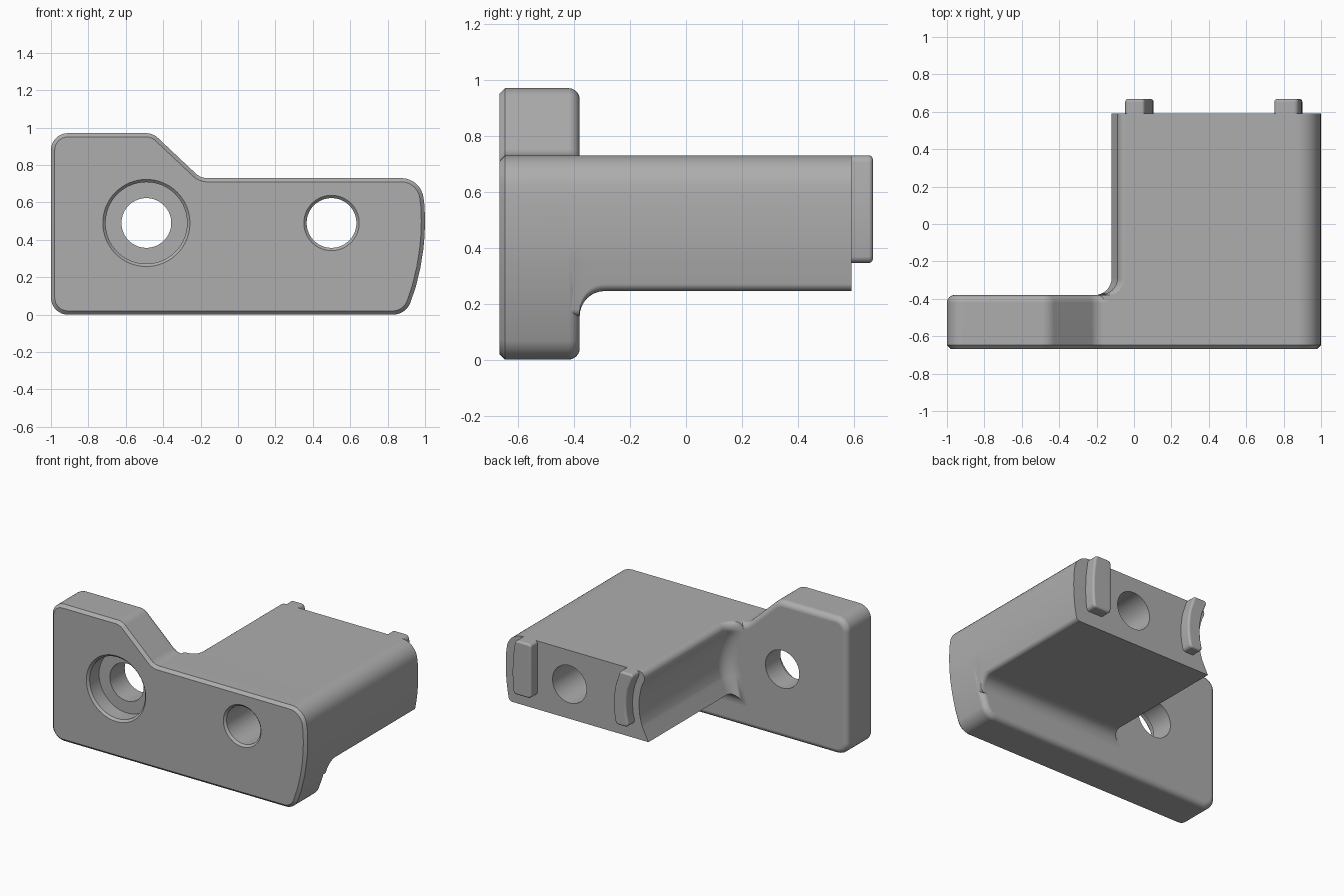
import bpy, bmesh, math
from mathutils import Vector

if "Cube" in bpy.data.objects:
    bpy.data.objects.remove(bpy.data.objects["Cube"], do_unlink=True)

grey = bpy.data.materials.new("matte grey")
grey.use_nodes = True
colour = (0.42, 0.42, 0.42, 1)
grey.diffuse_color = colour
grey.node_tree.nodes["Principled BSDF"].inputs["Base Color"].default_value = colour

BIG, SMALL = (-0.49, 0.49), (0.5, 0.49)      # hole centres in x, z
TOP, FLOOR = 0.73, 0.245                     # block top and underside
FACE, BACK, END = -0.667, -0.38, 0.592       # plate front, plate back, block end


def right_x(z):
    """Gently bowed right side shared by plate, block and tab."""
    return 1 - 0.4 * (z - 0.5) ** 2


def rounded(corners, seg=8):
    """Closed outline from (x, z, radius) corners."""
    out = []
    n = len(corners)
    for i, (x, z, r) in enumerate(corners):
        p = Vector((x, z))
        if r == 0:
            out.append(p)
            continue
        u = (Vector(corners[i - 1][:2]) - p).normalized()
        v = (Vector(corners[(i + 1) % n][:2]) - p).normalized()
        half = u.angle(v) / 2
        t = r / math.tan(half)
        c = p + (u + v).normalized() * (r / math.sin(half))
        a, b = p + u * t - c, p + v * t - c
        sweep = a.angle_signed(b)            # clockwise positive
        for k in range(seg + 1):
            w = -sweep * k / seg
            out.append(c + Vector((a.x * math.cos(w) - a.y * math.sin(w),
                                   a.x * math.sin(w) + a.y * math.cos(w))))
    return out


def inset(pts, d):
    """Move a counter-clockwise outline inward by d."""
    out = []
    for i, p in enumerate(pts):
        e1 = (p - pts[i - 1]).normalized()
        e2 = (pts[(i + 1) % len(pts)] - p).normalized()
        n1, n2 = Vector((-e1.y, e1.x)), Vector((-e2.y, e2.x))
        out.append(p + (n1 + n2) * (d / (1 + n1.dot(n2))))
    return out


def loft(name, layers):
    """Skin a list of (y, outline) layers and cap both ends."""
    bm = bmesh.new()
    rings = [[bm.verts.new((p[0], y, p[1])) for p in pts] for y, pts in layers]
    for a, b in zip(rings, rings[1:]):
        for i in range(len(a)):
            bm.faces.new((a[i - 1], a[i], b[i], b[i - 1]))
    bm.faces.new(rings[0])
    bm.faces.new(rings[-1])
    bmesh.ops.recalc_face_normals(bm, faces=bm.faces)
    mesh = bpy.data.meshes.new(name)
    bm.to_mesh(mesh)
    bm.free()
    ob = bpy.data.objects.new(name, mesh)
    bpy.context.collection.objects.link(ob)
    mesh.materials.append(grey)
    return ob


def activate(ob):
    bpy.ops.object.select_all(action='DESELECT')
    ob.select_set(True)
    bpy.context.view_layer.objects.active = ob


def bore(ob, centre, steps):
    """Cut a stepped round hole given (y, radius) steps."""
    circle = [(math.cos(k * math.tau / 64), math.sin(k * math.tau / 64)) for k in range(64)]
    cutter = loft("hole_cutter", [(y, [(centre[0] + r * c, centre[1] + r * s)
                                       for c, s in circle]) for y, r in steps])
    cutter.hide_render = True
    mod = ob.modifiers.new("hole", 'BOOLEAN')
    mod.operation, mod.solver, mod.object = 'DIFFERENCE', 'EXACT', cutter
    activate(ob)
    bpy.ops.object.modifier_apply(modifier=mod.name)
    bpy.data.objects.remove(cutter, do_unlink=True)


def finish(ob):
    activate(ob)
    bpy.ops.object.shade_smooth_by_angle(angle=math.radians(30))
    mod = ob.modifiers.new("even shading", 'WEIGHTED_NORMAL')
    mod.keep_sharp = True


def side_points(zs):
    return [(right_x(z), z, 0) for z in zs]


# Front plate: chamfered front rim, rounded back rim
outline = rounded([(-1, 0, 0.09), (right_x(0), 0, 0.1)]
                  + side_points((0.15, 0.25, 0.35, 0.42, 0.5, 0.58))
                  + [(right_x(TOP), TOP, 0.12), (-0.2, TOP, 0.09),
                     (-0.455, 0.97, 0.09), (-1, 0.97, 0.09)])
R = 0.04
layers = [(FACE, inset(outline, 0.02)), (FACE + 0.02, outline)]
for k in range(7):
    a = k / 6 * math.pi / 2
    layers.append((BACK - R + R * math.sin(a), inset(outline, R * (1 - math.cos(a)))))
plate = loft("front_plate", layers)


# Rear block: scooped left side, flaring into the plate on the left and below
def block_outline(d):
    left, floor, rad = -0.12 - d, FLOOR - d, 0.444 - d
    reach = 0.6 * math.acos((left - BIG[0]) / rad)
    scoop = [(BIG[0] + rad * math.cos(reach * k / 8),
              BIG[1] + rad * math.sin(reach * k / 8), 0) for k in range(8, -9, -1)]
    return rounded([(left, floor, 0), (right_x(floor), floor, 0.03)]
                   + side_points((0.35, 0.42, 0.5, 0.58))
                   + [(right_x(TOP), TOP, 0.12), (left, TOP, 0.045)] + scoop)


F = 0.09
layers = [(-0.5, block_outline(F))]
for k in range(9):
    a = k / 8 * math.pi / 2
    layers.append((BACK + F * (1 - math.cos(a)), block_outline(F * (1 - math.sin(a)))))
layers.append((END, block_outline(0)))
block = loft("rear_block", layers)

# Counterbored hole and plain through hole
bore(plate, BIG, [(FACE - 0.01, 0.243), (FACE + 0.015, 0.218), (FACE + 0.12, 0.218),
                  (FACE + 0.1201, 0.133), (0, 0.133)])
through = [(FACE - 0.01, 0.158), (FACE + 0.015, 0.133), (0.9, 0.133)]
bore(plate, SMALL, through)
bore(block, SMALL, through)


# Locating tabs on the block end
def tab(name, corners):
    pts = rounded(corners, 4)
    layers = [(END - 0.05, pts)]
    for k in range(5):
        a = k / 4 * math.pi / 2
        layers.append((0.653 + 0.015 * math.sin(a), inset(pts, 0.015 * (1 - math.cos(a)))))
    return loft(name, layers)


def ring_x(rad, z):
    return BIG[0] + math.sqrt(rad ** 2 - (z - BIG[1]) ** 2)


LOW = 0.345
mids = (0.42, 0.47, 0.51, 0.56, 0.62)
curved_tab = tab("curved_tab",
                 [(ring_x(0.495, LOW), LOW, 0.025), (ring_x(0.595, LOW), LOW, 0.025)]
                 + [(ring_x(0.595, z), z, 0) for z in mids]
                 + [(ring_x(0.595, TOP), TOP, 0.02), (ring_x(0.495, TOP), TOP, 0.02)]
                 + [(ring_x(0.495, z), z, 0) for z in reversed(mids)])
side_tab = tab("side_tab",
               [(0.75, LOW, 0.025), (right_x(LOW) - 0.1, LOW, 0.025)]
               + [(right_x(z) - 0.1, z, 0) for z in mids]
               + [(right_x(TOP) - 0.1, TOP, 0.03), (0.75, TOP, 0.02)])

for part in (plate, block, curved_tab, side_tab):
    finish(part)
